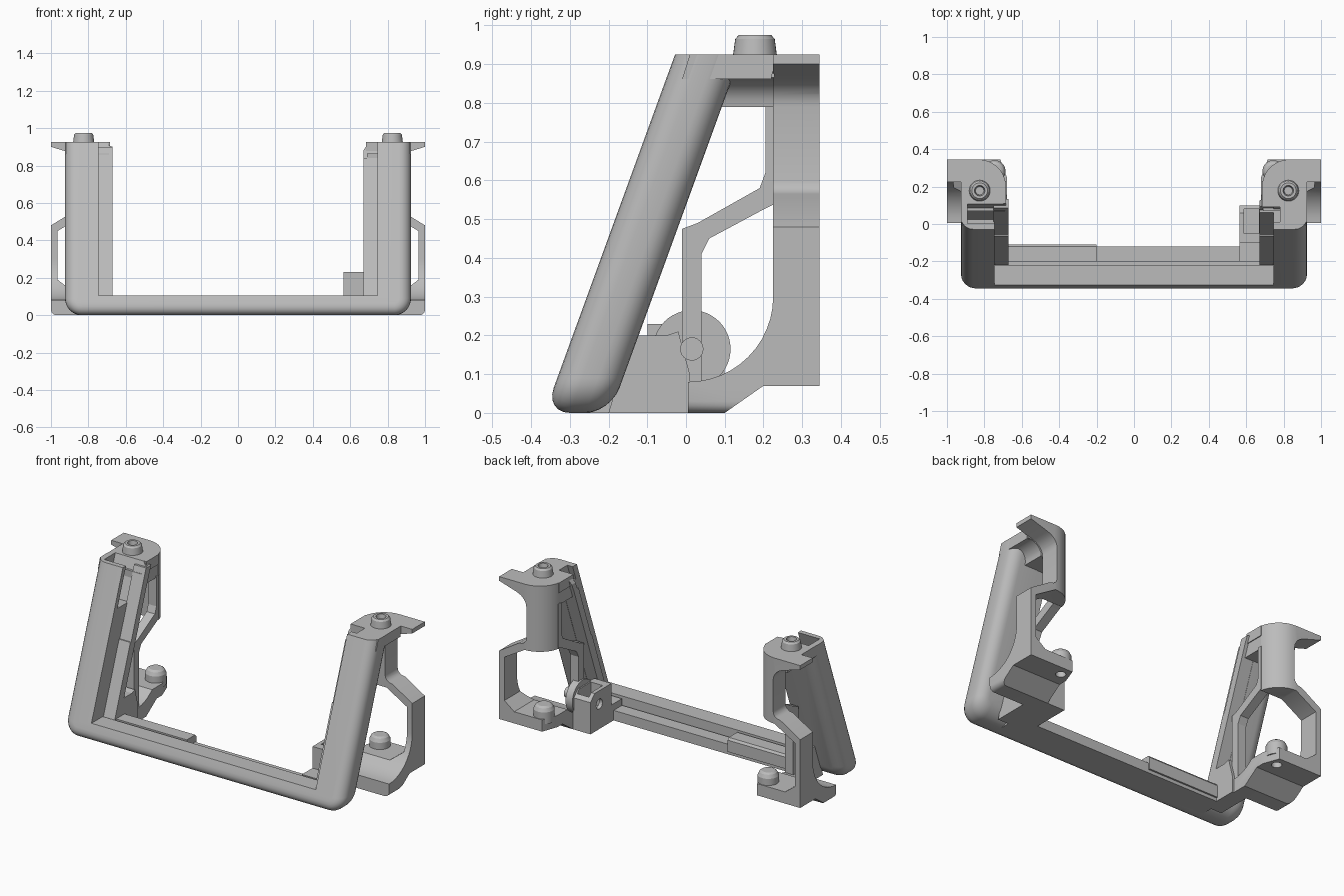
import bpy, bmesh
from math import cos, sin, pi

if "Cube" in bpy.data.objects:
    bpy.data.objects.remove(bpy.data.objects["Cube"])

grey = bpy.data.materials.new("plain grey")
grey.use_nodes = True
grey.diffuse_color = (0.5, 0.5, 0.5, 1)
grey.node_tree.nodes["Principled BSDF"].inputs["Base Color"].default_value = (0.5, 0.5, 0.5, 1)

LEAN = 0.364      # backward lean of the frame
FRONT = -0.365    # y of the frame front at ground level
DEPTH = 0.17      # front to back size of the frame
ROUND = 0.065     # rounding of its outer edges


def arc(cx, cy, rx, ry, a0, a1, n=8):
    steps = [a0 + (a1 - a0) * i / n for i in range(n + 1)]
    return [(cx + rx * cos(a * pi / 180), cy + ry * sin(a * pi / 180)) for a in steps]


def rect(x0, y0, x1, y1):
    return [(x0, y0), (x1, y0), (x1, y1), (x0, y1)]


def loft(name, rings, lean=False):
    """Skin a list of matching 3D rings and close both ends."""
    bm = bmesh.new()
    rings = [[bm.verts.new(p) for p in ring] for ring in rings]
    n = len(rings[0])
    for p, q in zip(rings, rings[1:]):
        for i in range(n):
            j = (i + 1) % n
            bm.faces.new((p[i], p[j], q[j], q[i]))
    bm.faces.new(rings[0])
    bm.faces.new(rings[-1])
    if lean:
        for v in bm.verts:
            v.co.y += FRONT + LEAN * v.co.z
    bmesh.ops.recalc_face_normals(bm, faces=bm.faces)
    mesh = bpy.data.meshes.new(name)
    bm.to_mesh(mesh)
    bm.free()
    mesh.materials.append(grey)
    ob = bpy.data.objects.new(name, mesh)
    bpy.context.collection.objects.link(ob)
    return ob


def prism(name, pts, axis, lo, hi, side=1, lean=False):
    """Extrude a 2D outline along an axis; side=-1 mirrors it in x."""
    place = {"x": lambda p, t: (t * side, p[0], p[1]),
             "y": lambda p, t: (p[0] * side, t, p[1]),
             "z": lambda p, t: (p[0] * side, p[1], t)}[axis]
    return loft(name, [[place(p, t) for p in pts] for t in (lo, hi)], lean)


def cut(ob, cutter):
    mod = ob.modifiers.new("cut", "BOOLEAN")
    mod.operation, mod.solver, mod.object = "DIFFERENCE", "EXACT", cutter
    bpy.context.view_layer.objects.active = ob
    bpy.ops.object.modifier_apply(modifier=mod.name)
    bpy.data.objects.remove(cutter)


def smooth(ob, angle=25):
    bpy.ops.object.select_all(action="DESELECT")
    ob.select_set(True)
    bpy.context.view_layer.objects.active = ob
    bpy.ops.object.shade_smooth_by_angle(angle=angle * pi / 180)


def lathe(name, x, y, profile, n=32):
    """Turn a profile of (radius, z) about a vertical axis."""
    smooth(loft(name, [[(px, py, z) for px, py in arc(x, y, r, r, 0, 360 - 360 / n, n - 1)]
                       for r, z in profile]))


def u_ring(inset, y):
    """U outline whose outer edge is pulled in by an inset."""
    r = 0.09 - inset
    bend = arc(0.835, 0.09, r, r, 0, -90)
    half = [(0.745, 0.105), (0.745, 0.925), (0.925 - inset, 0.925)] + bend
    return [(x, y, z) for x, z in half + [(-x, z) for x, z in reversed(half)]]


# leaning U frame with rounded outer edges
turns = [15 * i for i in range(7)]
frame = loft("u_frame",
             [u_ring(ROUND * (1 - sin(a * pi / 180)), ROUND * (1 - cos(a * pi / 180))) for a in turns]
             + [u_ring(ROUND * (1 - sin(a * pi / 180)), DEPTH - ROUND * (1 - cos(a * pi / 180)))
                for a in reversed(turns)], lean=True)

# groove behind the front rim, and pockets in the arm tops
cut(frame, prism("groove_cutter", rect(-0.22, 0.04, -0.1, 0.2), "x", -0.744, 0.744))
cut(frame, prism("right_pocket_cutter", rect(0.6, 0.7, 0.89, 1.0), "y", 0.03, 0.135, -1, True))
cut(frame, prism("left_pocket_cutter", rect(0.6, 0.84, 0.78, 1.0), "y", 0.04, 0.13, 1, True))
smooth(frame, 35)

# crossbar ledge, with a raised rail on one half
prism("bar_ledge", [(-0.3, 0.0), (-0.12, 0.0), (-0.12, 0.06), (-0.2, 0.06), (-0.2, 0.045), (-0.3, 0.045)],
      "x", -0.7, 0.7)
prism("bar_rail", [(-0.2, 0.02), (-0.11, 0.02), (-0.11, 0.09), (-0.12, 0.103), (-0.2, 0.103)],
      "x", -0.68, -0.2)

for side, label in ((1, "left"), (-1, "right")):
    # leaning inner lip along the arm, set back behind the rim
    top = 0.84 if side > 0 else 0.9
    prism(label + "_lower_lip", rect(0.67, 0.05, 0.75, 0.51), "y", 0.115, 0.168, side, True)
    prism(label + "_upper_lip", rect(0.67, 0.51, 0.75, top), "y", 0.122, 0.168, side, True)
    prism(label + "_lip_cap", [(0.67, top), (0.67, 0.88), (0.7, 0.925), (0.75, 0.925), (0.75, top)],
          "y", 0.135, 0.17, side, True)

    # bracket joining arm and foot
    prism(label + "_bracket", [(-0.2, 0.0), (0.01, 0.0), (0.01, 0.1), (-0.02, 0.21),
                               (-0.05, 0.2), (-0.14, 0.2)], "x", 0.67, 0.77, side)

    # swept foot with a six-sided opening through its back
    foot = prism(label + "_foot",
                 [(0.005, 0.0), (0.1, 0.0), (0.2, 0.07), (0.345, 0.07), (0.345, 0.4), (0.225, 0.4)]
                 + arc(0.005, 0.3, 0.22, 0.22, 0, -90, 12), "x", 0.68, 1.0, side)
    cut(foot, prism("foot_opening_cutter", [(0.5, 0.14), (0.9, 0.14), (0.965, 0.19),
                                            (0.965, 0.6), (0.5, 0.6)], "y", -0.1, 0.5, side))
    cut(foot, prism("foot_corner_cutter", [(0.5, 0.25), (0.68, 0.25), (0.72, 0.36), (0.5, 0.36)],
                    "z", -0.1, 0.5, side))
    cut(foot, prism("foot_edge_cutter", [(0.97, -0.01)] + arc(0.97, 0.03, 0.03, 0.03, -90, 0, 4)
                    + [(1.01, 0.03), (1.01, -0.01)], "y", -0.1, 0.5, side))
    cut(foot, prism("foot_hole_cutter", arc(0.745, 0.285, 0.028, 0.028, 0, 337.5, 15),
                    "z", 0, 0.1, side))
    smooth(foot)

    # rear column: outer strip, arch, waist and flare up to the top wing
    column = prism(label + "_column",
                   [(1.0, 0.4), (1.0, 0.48), (0.87, 0.56)] + arc(0.87, 0.6, 0.05, 0.04, 240, 180, 3)
                   + arc(0.92, 0.79, 0.1, 0.08, 180, 110, 6)
                   + [(1.0, 0.9), (1.0, 0.925), (0.68, 0.925), (0.68, 0.53), (0.83, 0.53),
                      (0.965, 0.45), (0.965, 0.4)], "y", 0.225, 0.345, side)
    cut(column, prism("column_corner_cutter", [(0.6, 0.2), (0.685, 0.2)]
                      + arc(0.83, 0.2, 0.145, 0.145, 180, 90, 9) + [(0.83, 0.4), (0.6, 0.4)],
                      "z", 0.3, 1.1, side))
    smooth(column, 35)

    # top plate and shoulder over the arm, flaring into the column
    plate_front = 0.11 if side < 0 else 0.09
    prism(label + "_top_plate", rect(0.685, plate_front, 0.92, 0.228), "z", 0.865, 0.925, side)
    prism(label + "_shoulder", [(-0.01, 0.862), (0.22, 0.862), (0.228, 0.9), (0.228, 0.925),
                                (0.01, 0.925)], "x", 0.89, 0.924, side)
    smooth(prism(label + "_top_flare", [(0.69, 0.79), (0.8, 0.79)]
                 + arc(0.92, 0.79, 0.09, 0.075, 180, 90, 6) + [(0.69, 0.865)],
                 "y", 0.07, 0.226, side))

    # inner post and diagonal strut
    prism(label + "_strut", [(-0.01, 0.05), (-0.01, 0.475), (0.03, 0.49), (0.19, 0.58), (0.205, 0.62),
                             (0.205, 0.8), (0.23, 0.8), (0.23, 0.54), (0.2, 0.525), (0.06, 0.45),
                             (0.04, 0.41), (0.04, 0.05)], "x", 0.685, 0.74, side)

    # upper and lower locating pins
    lathe(label + "_top_pin", 0.825 * side, 0.178,
          [(0.057, 0.92), (0.051, 0.965), (0.042, 0.975), (0.028, 0.975), (0.022, 0.94)])
    lathe(label + "_lower_pin", 0.745 * side, 0.283,
          [(0.058, 0.11), (0.058, 0.18), (0.048, 0.2), (0.036, 0.208)])

# open clamp block and round ear on the left inner side
clamp = prism("clamp_block", [(-0.1, 0.0), (0.1, 0.0), (0.1, 0.19), (0.06, 0.23), (-0.1, 0.23)],
              "x", 0.565, 0.68)
cut(clamp, prism("clamp_recess_cutter", rect(-0.05, 0.1, 0.08, 0.3), "x", 0.588, 0.667))
cut(clamp, prism("clamp_hole_cutter", arc(0.015, 0.15, 0.03, 0.03, 0, 345, 23), "x", 0.5, 0.6))
prism("clamp_base", rect(-0.2, 0.0, -0.09, 0.1), "x", 0.565, 0.7)
smooth(prism("clamp_ear", arc(0.015, 0.165, 0.1, 0.1, 0, 352.5, 47), "x", 0.675, 0.72))
smooth(prism("ear_pin", arc(0.015, 0.165, 0.03, 0.03, 0, 345, 23), "x", 0.7, 0.78))
